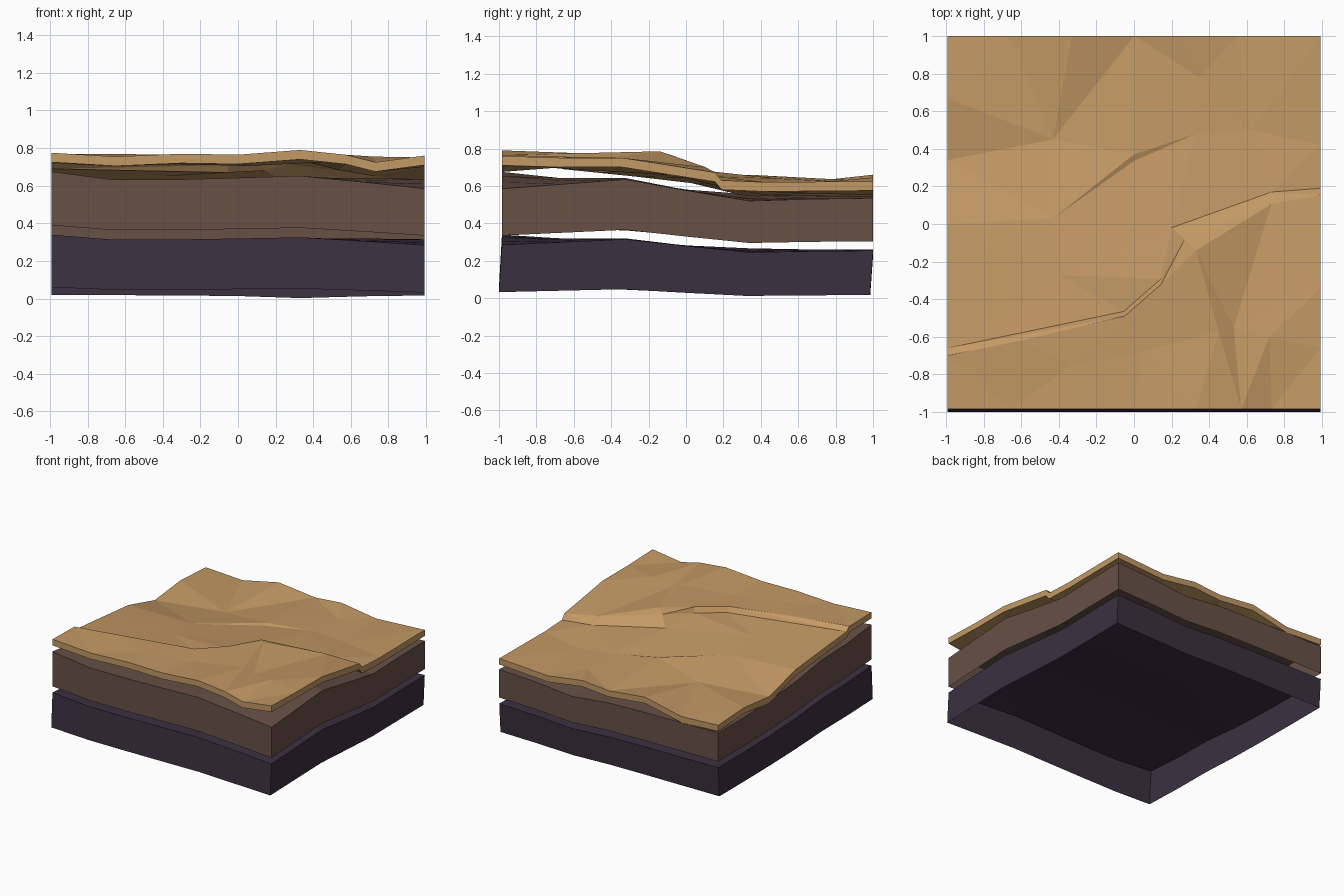
import bpy, bmesh
from mathutils import Vector
from mathutils.geometry import delaunay_2d_cdt

if "Cube" in bpy.data.objects:
    bpy.data.objects.remove(bpy.data.objects["Cube"])

W, Y0, Y1 = 0.992, -0.984, 1.0      # footprint


def material(name, col):
    m = bpy.data.materials.new(name)
    m.diffuse_color = (*col, 1)
    m.use_nodes = True
    m.node_tree.nodes["Principled BSDF"].inputs["Base Color"].default_value = m.diffuse_color
    return m


def finish(name, bm, mat):
    me = bpy.data.meshes.new(name)
    bm.normal_update()
    bm.to_mesh(me)
    bm.free()
    me.materials.append(mat)
    ob = bpy.data.objects.new(name, me)
    bpy.context.collection.objects.link(ob)
    return ob


def skirt(bm, lower):
    """Drop walls from the open border; lower maps a border point to its foot."""
    border = [e for e in bm.edges if e.is_boundary]
    new = bmesh.ops.extrude_edge_only(bm, edges=border)['geom']
    for v in new:
        if isinstance(v, bmesh.types.BMVert):
            v.co = lower(v.co)


# Relief of the buried layers: heights along the four sides, seven stations each
FRONT = [.675, .632, .633, .642, .652, .62, .585]
BACK = [.545, .54, .535, .525, .49, .52, .535]
LEFT = [.675, .64, .63, .58, .555, .545, .545]
RIGHT = [.585, .61, .635, .575, .52, .53, .535]


def relief(i, j):
    u, v = i / 6, j / 6
    edges = (1-v)*FRONT[i] + v*BACK[i] + (1-u)*LEFT[j] + u*RIGHT[j]
    corners = ((1-u)*(1-v)*FRONT[0] + u*(1-v)*FRONT[6]
               + (1-u)*v*BACK[0] + u*v*BACK[6])
    return edges - corners


def slab(name, mat, top, foot, shift=0.0):
    """Slab with an open underside; top and foot are (base, slope) of the relief."""
    bm = bmesh.new()
    g = [[bm.verts.new((-W + 2*W*i/6, Y0 + (Y1-Y0)*j/6,
                        top[0] + top[1]*(relief(i, j) - .52)))
          for j in range(7)] for i in range(7)]
    for i in range(6):
        for j in range(6):
            a, b, c, d = g[i][j], g[i+1][j], g[i+1][j+1], g[i][j+1]
            bm.faces.new((a, b, c))
            bm.faces.new((a, c, d))

    def lower(p):
        t = (p.z - top[0]) / top[1]
        return Vector((p.x, p.y + shift, foot[0] + foot[1]*t))
    skirt(bm, lower)
    bmesh.ops.recalc_face_normals(bm, faces=bm.faces)
    return finish(name, bm, mat)


tan = material("sandy_tan", (.55, .32, .13))
brown = material("earth_brown", (.135, .082, .062))
purple = material("deep_purple", (.044, .030, .052))

slab("bottom_layer", purple, (.245, .61), (.012, .31), -.016)
slab("middle_layer", brown, (.52, 1.0), (.295, .613))

# Surface sheet: points by feature
front_edge = [(-W, .775), (-.65, .755), (-.3, .77), (0, .765), (.33, .79),
              (.57, .765), (.73, .725), (W, .76)]
back_edge = [(-W, .607), (-.66, .59), (-.33, .66), (0, .625), (.24, .645),
             (.55, .60), (W, .625)]
left_edge = [(-.32, .71), (0, .68), (.34, .59), (.67, .625)]
right_edge = [(-.66, .75), (-.34, .75), (.42, .62)]
# Fault: raised southern lip and lower northern foot
fault_lip = [(-W, -.70, .77), (-.05, -.49, .76), (.145, -.32, .77),
             (.27, -.08, .765), (.73, .105, .70), (W, .155, .672)]
fault_foot = [(-W, -.66, .74), (-.055, -.465, .72), (.14, -.295, .73),
              (.2, -.02, .695), (.73, .17, .65), (W, .19, .63)]
hills = [(-.6, -.62, .768), (-.33, -.75, .765), (.05, -.68, .755),
         (.33, -.14, .785), (.45, -.57, .775), (.53, -.55, .735),
         (.72, -.6, .755), (-.4, -.27, .70), (-.43, .03, .665),
         (0, .37, .658), (0, .335, .648), (.33, .48, .64),
         (-.43, .45, .60), (.62, .5, .615), (.35, .78, .625)]

pts = ([(x, Y0, z) for x, z in front_edge] + [(x, Y1, z) for x, z in back_edge]
       + [(-W, y, z) for y, z in left_edge] + [(W, y, z) for y, z in right_edge])
lip0 = len(pts)
pts += fault_lip
foot0 = len(pts)
pts += fault_foot + hills
keep = [(s + k, s + k + 1) for s in (lip0, foot0) for k in range(5)]
h0 = foot0 + 6
keep += [(h0+8, h0+9), (h0+9, h0+11), (h0+8, h0+10), (h0+10, h0+11),
         (h0+3, h0+5), (h0+3, h0+4)]
co, _, tris, orig, _, _ = delaunay_2d_cdt(
    [Vector(p[:2]) for p in pts], keep, [], 0, 1e-5)

bm = bmesh.new()
vs = [bm.verts.new((c.x, c.y, pts[o[0]][2] if o else .7))
      for c, o in zip(co, orig)]
for t in tris:
    bm.faces.new([vs[k] for k in t])
bm.normal_update()
# Thickness: underside copy plus side walls
THICK = Vector((0, 0, -.05))
under = bmesh.ops.duplicate(bm, geom=bm.verts[:] + bm.edges[:] + bm.faces[:])['geom']
low = [g for g in under if isinstance(g, bmesh.types.BMVert)]
bmesh.ops.translate(bm, verts=low, vec=THICK)
low = set(low)
rim = [e for e in bm.edges if e.is_boundary and e.verts[0] not in low]
new = bmesh.ops.extrude_edge_only(bm, edges=rim)['geom']
bmesh.ops.translate(bm, vec=THICK,
                    verts=[g for g in new if isinstance(g, bmesh.types.BMVert)])
bmesh.ops.remove_doubles(bm, verts=bm.verts, dist=1e-5)
bmesh.ops.recalc_face_normals(bm, faces=bm.faces)
finish("surface_layer", bm, tan)
